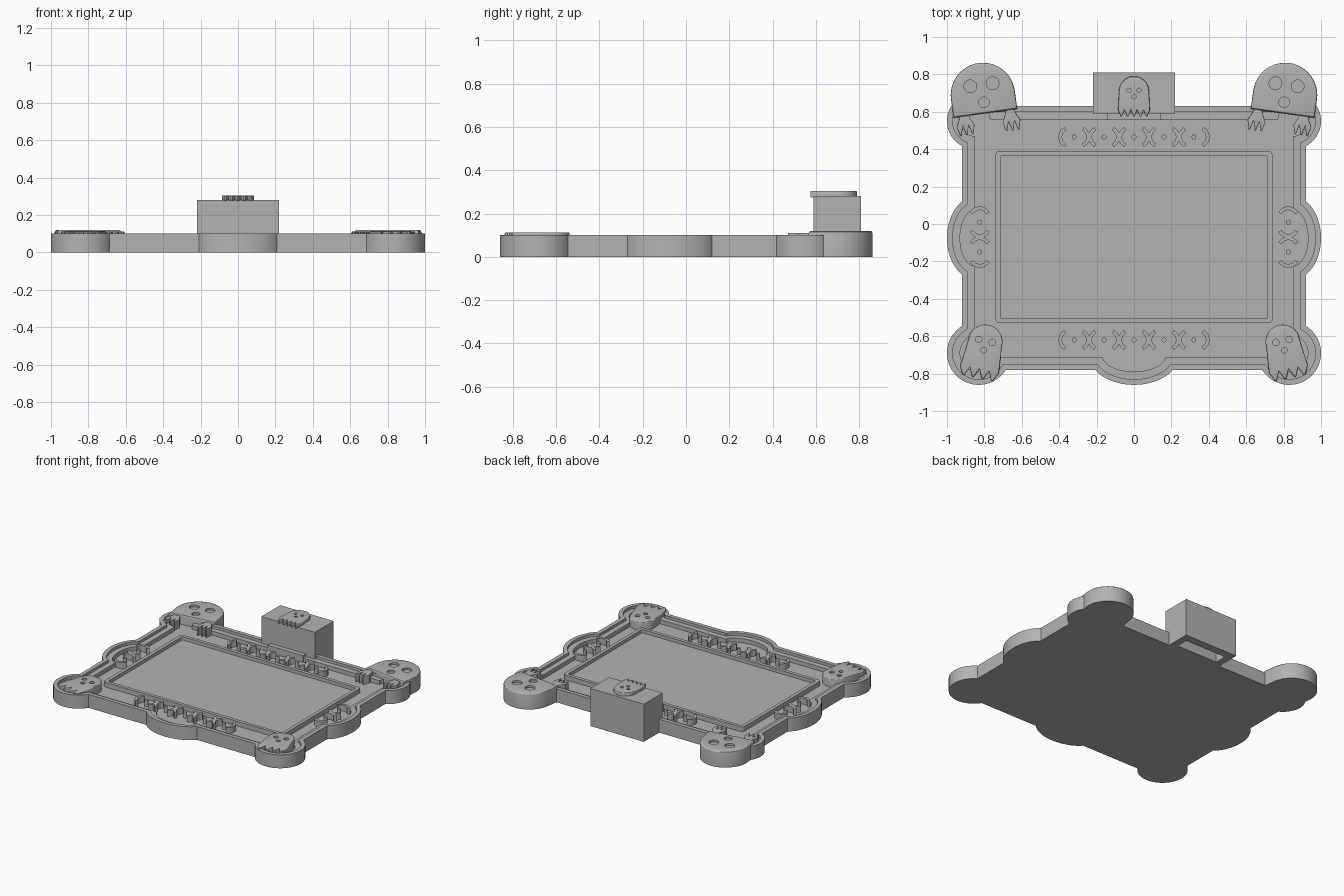
import bpy, bmesh
from math import sin, cos, pi, radians
from mathutils import Matrix

if "Cube" in bpy.data.objects:
    bpy.data.objects.remove(bpy.data.objects["Cube"])

grey = bpy.data.materials.new("plain grey")
grey.use_nodes = True
grey.diffuse_color = (0.45, 0.45, 0.45, 1)
grey.node_tree.nodes["Principled BSDF"].inputs["Base Color"].default_value = (0.45, 0.45, 0.45, 1)


def prism(name, pts, z0, z1, loc=(0, 0), rot=0, bevel=0):
    """Extrude a counter-clockwise outline from z0 to z1, rounding the top rim."""
    bm = bmesh.new()
    face = bm.faces.new([bm.verts.new((x, y, z0)) for x, y in pts])
    out = bmesh.ops.extrude_face_region(bm, geom=[face], use_keep_orig=True)
    top = [v for v in out["geom"] if isinstance(v, bmesh.types.BMVert)]
    for v in top:
        v.co.z = z1
    bmesh.ops.recalc_face_normals(bm, faces=bm.faces)
    if bevel:
        rim = [e for e in bm.edges if all(v in top for v in e.verts)]
        bmesh.ops.bevel(bm, geom=rim, offset=bevel, segments=3, profile=0.5,
                        affect='EDGES', clamp_overlap=True)
    bm.transform(Matrix.Translation((loc[0], loc[1], 0)) @ Matrix.Rotation(rot, 4, 'Z'))
    mesh = bpy.data.meshes.new(name)
    bm.to_mesh(mesh)
    bm.free()
    mesh.materials.append(grey)
    ob = bpy.data.objects.new(name, mesh)
    bpy.context.collection.objects.link(ob)
    return ob


def combine(ob, tool, operation):
    mod = ob.modifiers.new("combine", 'BOOLEAN')
    mod.operation, mod.object, mod.solver = operation, tool, 'EXACT'
    bpy.ops.object.select_all(action='DESELECT')
    bpy.context.view_layer.objects.active = ob
    ob.select_set(True)
    bpy.ops.object.modifier_apply(modifier=mod.name)
    bpy.data.objects.remove(tool)


def smooth(ob):
    bpy.ops.object.select_all(action='DESELECT')
    bpy.context.view_layer.objects.active = ob
    ob.select_set(True)
    bpy.ops.object.shade_smooth_by_angle(angle=radians(30))


def ellipse(cx, cy, rx, ry, n=64):
    return [(cx + rx * cos(2 * pi * i / n), cy + ry * sin(2 * pi * i / n)) for i in range(n)]


def rect(x0, x1, y0, y1):
    return [(x0, y0), (x1, y0), (x1, y1), (x0, y1)]


def round_rect(x, y0, y1, r):
    pts = []
    for k, (cx, cy) in enumerate(rect(-x + r, x - r, y0 + r, y1 - r)):
        pts += [(cx + r * cos(a), cy + r * sin(a))
                for a in [pi + k * pi / 2 + i * pi / 12 for i in range(7)]]
    return pts


def frame_shapes(d):
    """Outlines that together form the tray silhouette, inset by d."""
    shapes = [rect(-0.92 + d, 0.92 - d, -0.78 + d, 0.63 - d),
              ellipse(0, -0.70, 0.24 - d, 0.16 - d)]
    for s in (-1, 1):
        shapes += [ellipse(s * 0.85, 0.55, 0.15 - d, 0.15 - d),
                   ellipse(s * 0.83, -0.69, 0.17 - d, 0.17 - d),
                   ellipse(s * 0.85, -0.075, 0.15 - d, 0.22 - d)]
    return shapes


# Tray: scalloped slab with a stepped rim
outlines = frame_shapes(0)
tray = prism("tray", outlines[0], 0, 0.1)
for shape in outlines[1:]:
    combine(tray, prism("part", shape, 0, 0.1), 'UNION')
for inset, floor in ((0.03, 0.08), (0.07, 0.05)):
    for shape in frame_shapes(inset):
        combine(tray, prism("cutter", shape, floor, 0.2), 'DIFFERENCE')
smooth(tray)

# Raised picture border and its panel
border = prism("picture_border", round_rect(0.74, -0.53, 0.39, 0.02), 0.045, 0.085)
combine(border, prism("cutter", round_rect(0.715, -0.505, 0.365, 0.01), 0.06, 0.2), 'DIFFERENCE')

# Box at the back, with a slot underneath, and the rim pad in front of it
box = prism("back_box", rect(-0.22, 0.22, 0.59, 0.81), 0, 0.28)
combine(box, prism("cutter", rect(-0.17, 0.17, 0.66, 0.75), -0.1, 0.2), 'DIFFERENCE')
prism("box_pad", rect(-0.145, 0.145, 0.555, 0.62), 0.04, 0.1)


def ghost(name, r, length, width, teeth, depth, z0, z1, loc, rot=0, eyes=None, bevel=0.006):
    """Domed figure with a flared body, a jagged hem and round sunken eyes."""
    pts = [(r * cos(pi * i / 24), r * sin(pi * i / 24)) for i in range(25)]
    pts.append((-width, -length))
    for i in range(teeth):
        step = 2 * width / teeth
        x = -width + i * step
        pts += [(x + step * 0.4, -length - depth), (x + step * 0.6, -length - depth)]
        if i < teeth - 1:
            pts.append((x + step, -length))
    pts.append((width, -length))
    ob = prism(name, pts, z0, z1, loc, rot, bevel)
    if eyes:
        ex, ey, er, my, mr = eyes
        for x, y, rad in ((-ex, ey, er), (ex, ey, er), (0, my, mr)):
            hole = prism("cutter", ellipse(x, y, rad, rad, 24), z1 - 0.014, z1 + 0.05, loc, rot)
            combine(ob, hole, 'DIFFERENCE')
    smooth(ob)


ghost("box_ghost", 0.08, 0.10, 0.085, 5, 0.035, 0.275, 0.305, (0, 0.71),
      eyes=(0.027, 0.005, 0.011, -0.03, 0.011))

for s, side in ((-1, "right"), (1, "left")):
    # Large back heads with their hands, and small front ghosts
    turn = -s * radians(8)
    ghost(side + "_back_head", 0.172, 0.1, 0.172, 0, 0, 0, 0.12, (s * 0.808, 0.69), turn,
          eyes=(0.06, 0.055, 0.034, -0.04, 0.028), bevel=0.012)
    for x, y, name in ((0.905, 0.56, "outer"), (0.66, 0.585, "inner")):
        ghost(f"{side}_{name}_hand", 0.03, 0.035, 0.048, 3, 0.05, 0.04, 0.111,
              (s * x, y), turn, bevel=0.003)
    ghost(side + "_front_ghost", 0.092, 0.15, 0.105, 4, 0.045, 0.04, 0.113,
          (s * 0.795, -0.63), s * radians(12), eyes=(0.037, 0.005, 0.017, -0.045, 0.015))


def arc(cx, facing, r=0.05, half=0.01):
    angles = [facing + radians(-62 + 124 * i / 14) for i in range(15)]
    return ([(cx + (r + half) * cos(a), (r + half) * sin(a)) for a in angles]
            + [(cx + (r - half) * cos(a), (r - half) * sin(a)) for a in reversed(angles)])


def ornament(name, count, loc, rot=0):
    """Row of studs, each held between two curved bars that meet their neighbours."""
    for i in range(count):
        x = (i - (count - 1) / 2) * 0.16
        smooth(prism(f"{name}_stud_{i + 1}", [(x + a, b) for a, b in ellipse(0, 0, 0.013, 0.013, 20)],
                     0.045, 0.095, loc, rot))
        for sgn, facing in ((1, 0), (-1, pi)):
            smooth(prism(f"{name}_bar_{i + 1}", arc(x + sgn * 0.024, facing), 0.045, 0.095, loc, rot))


ornament("back_ornament", 5, (0, 0.465))
ornament("front_ornament", 5, (0, -0.62))
ornament("right_ornament", 2, (-0.825, -0.07), pi / 2)
ornament("left_ornament", 2, (0.825, -0.07), pi / 2)
